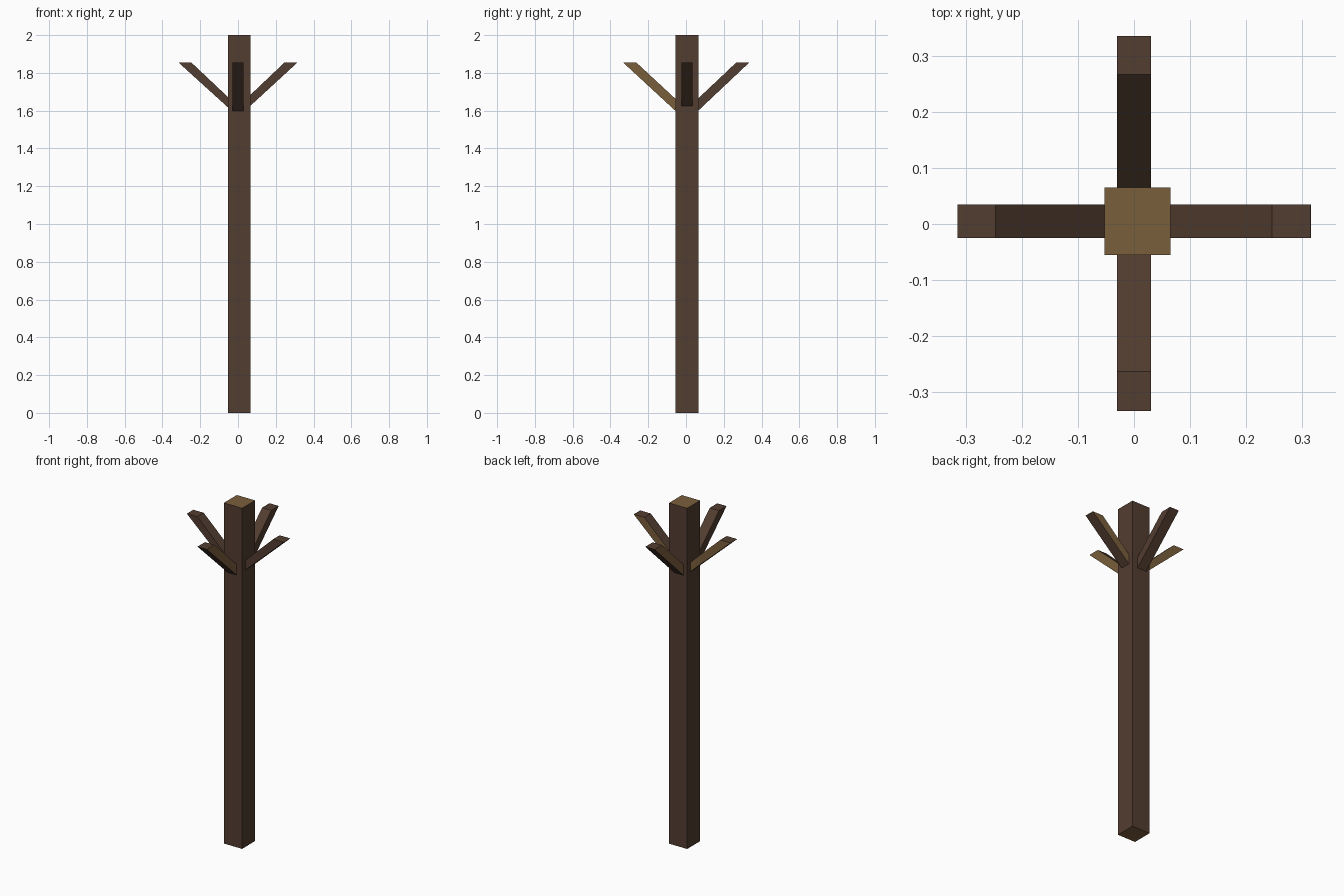
import bpy, bmesh
from mathutils import Vector

if "Cube" in bpy.data.objects:
    bpy.data.objects.remove(bpy.data.objects["Cube"])


def material(name, rgb):
    m = bpy.data.materials.new(name)
    m.diffuse_color = (*rgb, 1)
    m.use_nodes = True
    m.node_tree.nodes["Principled BSDF"].inputs["Base Color"].default_value = m.diffuse_color
    return m


MATS = [material("dark_bark", (0.086, 0.047, 0.030)),
        material("cut_wood", (0.195, 0.112, 0.045))]


def prism(name, near, far, wood_dirs):
    """Skin two matching quads; faces pointing along wood_dirs get the lighter wood."""
    bm = bmesh.new()
    a = [bm.verts.new(p) for p in near]
    b = [bm.verts.new(p) for p in far]
    bm.faces.new(a)
    bm.faces.new(b)
    for i in range(4):
        j = (i + 1) % 4
        bm.faces.new((a[i], a[j], b[j], b[i]))
    bmesh.ops.recalc_face_normals(bm, faces=bm.faces)
    for f in bm.faces:
        f.normal_update()
        f.material_index = int(any(f.normal.dot(Vector(d)) > 0.95 for d in wood_dirs))
    me = bpy.data.meshes.new(name)
    bm.to_mesh(me)
    bm.free()
    for m in MATS:
        me.materials.append(m)
    bpy.context.collection.objects.link(bpy.data.objects.new(name, me))


# Square trunk with bare wood on both ends
x0, x1, y0, y1 = -0.053, 0.065, -0.055, 0.065
ring = [(x0, y0), (x1, y0), (x1, y1), (x0, y1)]
prism("trunk", [(x, y, 0) for x, y in ring], [(x, y, 2) for x, y in ring],
      [(0, 0, 1), (0, 0, -1)])

# Four slanted branches: axis, root, tip inner, tip outer, root bottom z, root top z, bare side
TOP = 1.855
branches = {
    "right_branch": (0, x1, 0.246, 0.315, 1.625, 1.683, (0, 1, 0)),
    "left_branch": (0, x0, -0.247, -0.315, 1.617, 1.672, (0, 1, 0)),
    "front_branch": (1, y0, -0.263, -0.333, 1.598, 1.662, (1, 0, 0)),
    "back_branch": (1, y1, 0.266, 0.335, 1.60, 1.665, (-1, 0, 0)),
}
for name, (axis, root, inner, outer, zb, zt, bare) in branches.items():
    profile = [(root, zb), (outer, TOP), (inner, TOP), (root, zt)]
    if axis == 0:
        sides = [[(u, w, z) for u, z in profile] for w in (-0.025, 0.035)]
    else:
        sides = [[(w, u, z) for u, z in profile] for w in (-0.03, 0.03)]
    prism(name, sides[0], sides[1], [bare])
